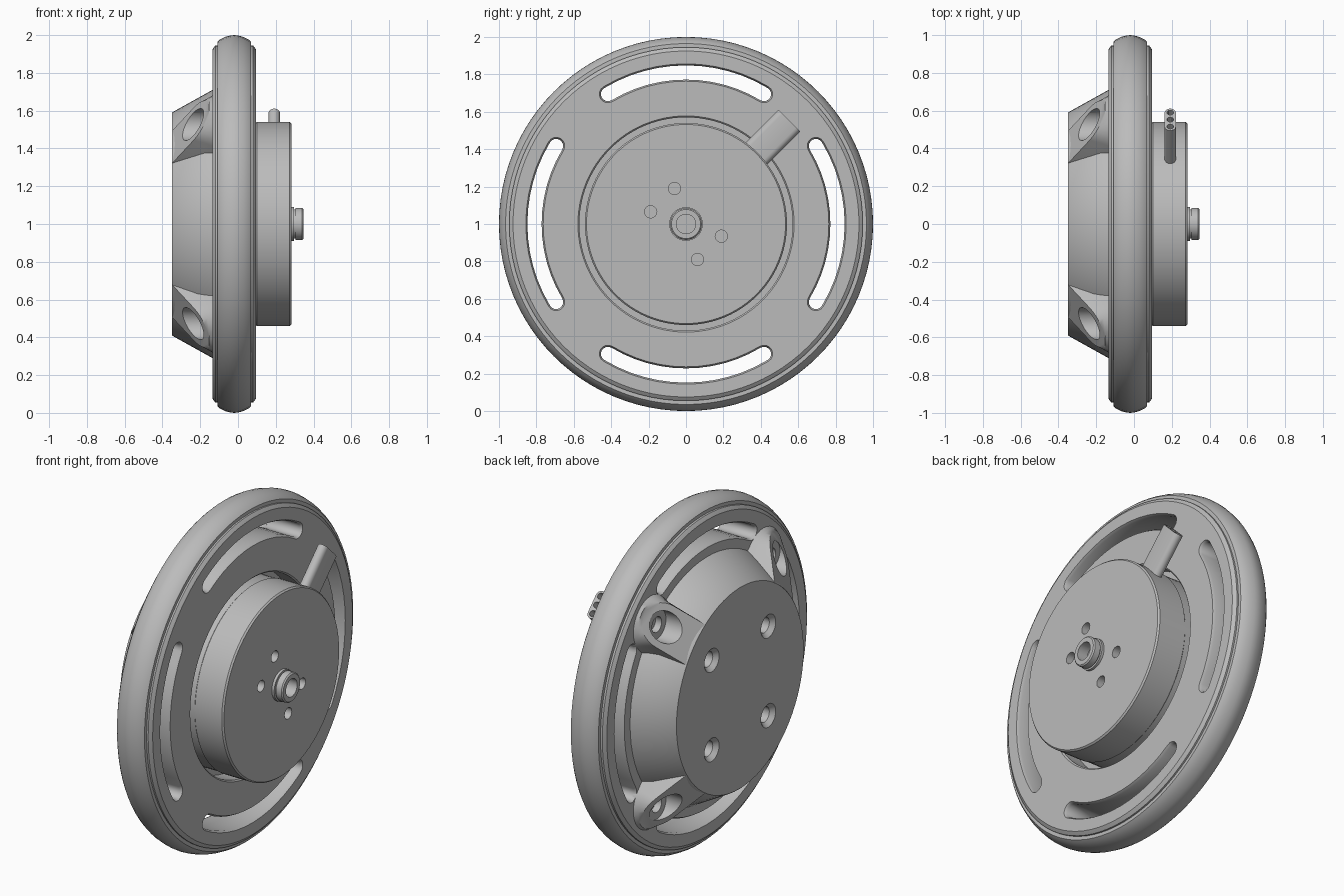
import bpy, bmesh
from math import sin, cos, pi, radians
from mathutils import Vector

if "Cube" in bpy.data.objects:
    bpy.data.objects.remove(bpy.data.objects["Cube"])

GREY = (0.5, 0.5, 0.5, 1)
grey = bpy.data.materials.new("plain grey")
grey.diffuse_color = GREY
grey.use_nodes = True
grey.node_tree.nodes["Principled BSDF"].inputs["Base Color"].default_value = GREY

AXLE = Vector((0, 0, 1))
DIAGONALS = [radians(45 + 90 * i) for i in range(4)]


def polar(x, r, angle, side=0):
    """Point at depth x, radius r and angle, shifted sideways by side."""
    return AXLE + Vector((x, r * cos(angle) - side * sin(angle),
                          r * sin(angle) + side * cos(angle)))


def loft(name, rings, caps=True):
    """Skin a list of equal rings of points."""
    bm = bmesh.new()
    loops = [[bm.verts.new(p) for p in ring] for ring in rings]
    n = len(loops[0])
    for a, b in zip(loops, loops[1:]):
        for i in range(n):
            j = (i + 1) % n
            bm.faces.new((a[i], a[j], b[j], b[i]))
    if caps:
        bm.faces.new(loops[0])
        bm.faces.new(loops[-1])
    bmesh.ops.recalc_face_normals(bm, faces=bm.faces)
    mesh = bpy.data.meshes.new(name)
    bm.to_mesh(mesh)
    bm.free()
    mesh.materials.append(grey)
    obj = bpy.data.objects.new(name, mesh)
    bpy.context.collection.objects.link(obj)
    return obj


def lathe(name, profile, steps=72, at=(0, 0), caps=True):
    """Spin (x, radius) points around a line parallel to the axle."""
    shift = Vector((0, *at))
    return loft(name, [[polar(x, r, 2 * pi * i / steps) + shift
                        for i in range(steps)] for x, r in profile], caps)


def spot(radius, angle):
    return radius * cos(angle), radius * sin(angle)


def cut(obj, cutters):
    for cutter in cutters:
        cutter.hide_render = True
        mod = obj.modifiers.new("cut", 'BOOLEAN')
        mod.operation, mod.solver, mod.object = 'DIFFERENCE', 'EXACT', cutter
        bpy.context.view_layer.objects.active = obj
        bpy.ops.object.modifier_apply(modifier=mod.name)


def discard(cutters):
    for cutter in cutters:
        bpy.data.objects.remove(cutter)


# Tyre with a rounded crown, open where it sinks into the disc
tyre = lathe("tyre", [(-.108, .92), (-.108, .965), (-.095, .977), (-.07, .99),
                      (-.04, .998), (-.02, 1), (0, .998), (.03, .99),
                      (.056, .977), (.07, .965), (.07, .92)], 96, caps=False)

# Wheel disc with a round pocket for the motor
disc = lathe("wheel_disc", [(-.135, .925), (-.128, .935), (-.12, .945), (.08, .945),
                            (.088, .935), (.095, .925), (.095, .578),
                            (.087, .57), (-.02, .57)], 96)


def slot_ring(x, half, middle):
    """Outline of a curved slot with round ends."""
    mid, sweep, n = .81, radians(31), 12
    pts = [polar(x, mid + half, middle - sweep + 2 * sweep * i / n) for i in range(n)]
    for end, turn in ((sweep, 0), (-sweep, pi)):
        for i in range(9):
            t = turn + pi * i / 8
            c = polar(0, mid, middle + end)
            pts.append(c + Vector((x, half * cos(t + middle + end),
                                   half * sin(t + middle + end))))
        if end > 0:
            pts += [polar(x, mid - half, middle + sweep - 2 * sweep * i / n)
                    for i in range(1, n)]
    return pts[1:-1] + pts[:1]


# Four curved slots with chamfered mouths
slots = [loft("slot_cutter", [slot_ring(x, w, pi / 2 * k) for x, w in
                              ((-.15, .055), (-.12, .038), (.08, .038), (.11, .055))])
         for k in range(4)]
cut(disc, slots)
discard(slots)

# Tapered hub on the mounting side
hub = lathe("tapered_hub", [(-.35, .588), (-.345, .593), (-.135, .71), (-.11, .71)])


# Sloping bolt bosses on the hub's diagonals
def boss_outline(angle, inner, centre, w, depth):
    pts = [(inner, -w)] + [(centre + w * sin(t), -w * cos(t))
                           for t in (pi * i / 16 for i in range(17))] + [(inner, w)]
    return [polar(depth(r), r, angle, s) for r, s in pts]


bosses = [loft("bolt_boss", [
    boss_outline(a, .5, .74, .165, lambda r: -.12),
    boss_outline(a, .54, .745, .14, lambda r: -.19 if r < .7 else -.15 - (.9 - r) * .15),
    boss_outline(a, .578, .75, .122, lambda r: -.348 + .66 * (r - .578))])
    for a in DIAGONALS]
bolt_holes = [lathe("bolt_cutter", [(-.45, .085), (-.18, .085), (-.18, .045), (-.14, .045)],
                    24, spot(.745, a)) for a in DIAGONALS]
for boss, hole in zip(bosses, bolt_holes):
    cut(boss, [hole])

# Countersunk screw holes in the hub face
screw_holes = [lathe("screw_cutter", [(-.37, .068), (-.35, .068), (-.325, .045), (-.2, .045)],
                     24, spot(.37, a)) for a in DIAGONALS]
cut(hub, bolt_holes + screw_holes)
discard(bolt_holes + screw_holes)

# Motor drum with four small threaded holes
motor = lathe("motor_drum", [(-.05, .535), (.095, .535), (.1, .54), (.273, .54),
                             (.282, .532)], 96)
pin_holes = [lathe("pin_cutter", [(.2, .033), (.32, .033)], 16, spot(.2, radians(a)))
             for a in (108, 161, 288, 341)]
cut(motor, pin_holes)
discard(pin_holes)

# Hollow axle stub
axle = lathe("axle_stub", [(.27, .09), (.297, .09), (.297, .078), (.304, .078), (.304, .085),
                           (.34, .085), (.347, .078), (.347, .052), (.25, .052)], 32)


# Flat cable outlet with rounded sides and three wire holes
def outlet_ring(r):
    half, thick, n = .082, .03, 8
    ring = []
    for sign in (1, -1):
        for i in range(n + 1):
            t = pi * i / n
            ring.append(polar(.192 + sign * thick * cos(t), r, pi / 4,
                              sign * (half - thick + thick * sin(t))))
    return ring


outlet = loft("cable_outlet", [outlet_ring(r) for r in (.5, .782)])
wire_holes = []
for side in (-.052, 0, .052):
    wire_holes.append(loft("wire_cutter", [
        [polar(.192 + .018 * cos(t), r, pi / 4, side + .018 * sin(t))
         for t in (2 * pi * i / 12 for i in range(12))] for r in (.74, .85)]))
cut(outlet, wire_holes)
discard(wire_holes)

# Smooth curves, sharp edges
bpy.ops.object.select_all(action='DESELECT')
for obj in [tyre, disc, hub, motor, axle, outlet] + bosses:
    obj.select_set(True)
    bpy.context.view_layer.objects.active = obj
bpy.ops.object.shade_smooth_by_angle(angle=radians(30))
